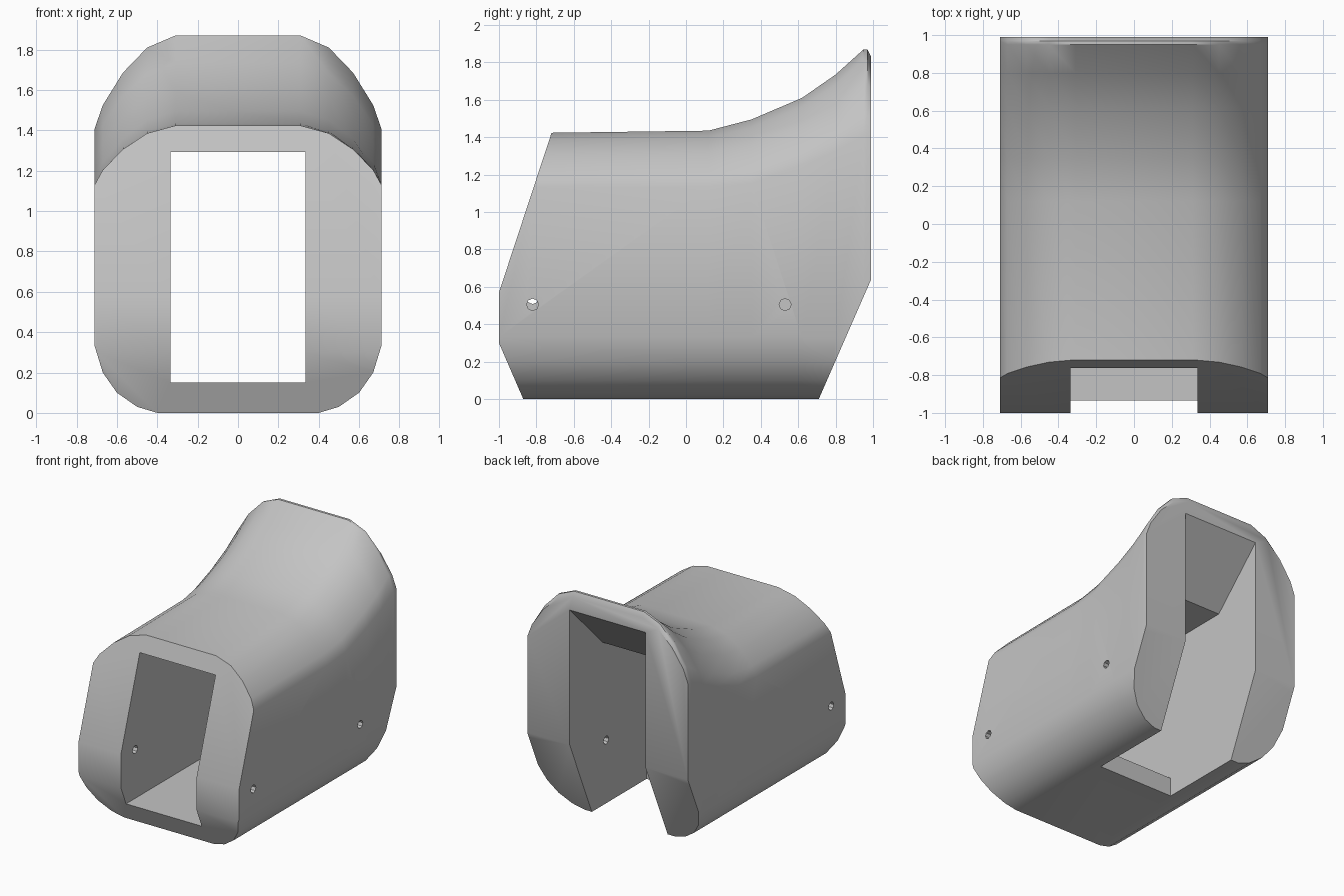
import bpy, bmesh, math
from mathutils import Vector

default = bpy.data.objects.get("Cube")
if default:
    bpy.data.objects.remove(default, do_unlink=True)

grey = bpy.data.materials.new("light_grey")
grey.use_nodes = True
colour = (0.55, 0.55, 0.55, 1)
grey.diffuse_color = colour
grey.node_tree.nodes["Principled BSDF"].inputs["Base Color"].default_value = colour


def make_object(name, bm):
    bmesh.ops.recalc_face_normals(bm, faces=bm.faces)
    mesh = bpy.data.meshes.new(name)
    bm.to_mesh(mesh)
    bm.free()
    mesh.materials.append(grey)
    obj = bpy.data.objects.new(name, mesh)
    bpy.context.collection.objects.link(obj)
    return obj


# Rounded cross-section: fixed lower corners, upper corners that follow the roof
LOWER = [(0.40, 0), (0.50, 0.03), (0.60, 0.10), (0.67, 0.20), (0.71, 0.33)]
UPPER = [(0.71, 1), (0.67, 0.75), (0.57, 0.40), (0.45, 0.13), (0.31, 0)]


def section(y, top, drop):
    half = LOWER + [(x, top - f * drop) for x, f in UPPER]
    loop = half + [(-x, z) for x, z in reversed(half)]
    return [Vector((x, y, z)) for x, z in loop]


def cut(bm, y, z, ny, nz):
    """Slice off everything on the normal's side and cap the cut."""
    geom = bm.verts[:] + bm.edges[:] + bm.faces[:]
    bmesh.ops.bisect_plane(bm, geom=geom, plane_co=(0, y, z),
                           plane_no=(0, ny, nz), clear_outer=True)
    rim = [e for e in bm.edges if e.is_boundary]
    bmesh.ops.edgeloop_fill(bm, edges=rim)


# Outer body: roof sweeps up towards the back (y, roof height, corner drop)
STATIONS = [(-1, 1.42, 0.29), (0.12, 1.435, 0.30), (0.35, 1.495, 0.34),
            (0.62, 1.61, 0.36), (0.80, 1.735, 0.41), (0.95, 1.87, 0.46),
            (0.97, 1.87, 0.46), (0.99, 1.83, 0.42)]
bm = bmesh.new()
rings = [[bm.verts.new(p) for p in section(*s)] for s in STATIONS]
for a, b in zip(rings, rings[1:]):
    for i in range(len(a)):
        j = (i + 1) % len(a)
        bm.faces.new((a[i], a[j], b[j], b[i]))
bm.faces.new(rings[0])
bm.faces.new(rings[-1])
bmesh.ops.recalc_face_normals(bm, faces=bm.faces)
cut(bm, -1, 0.57, -0.85, 0.28)     # raked front
cut(bm, -1, 0.30, -0.30, -0.13)    # front chin
cut(bm, 0.99, 0.64, 0.64, -0.28)   # undercut back
housing = make_object("housing", bm)


def subtract(cutter):
    cutter.hide_render = True
    cutter.hide_set(True)
    mod = housing.modifiers.new(cutter.name, 'BOOLEAN')
    mod.object = cutter
    mod.operation = 'DIFFERENCE'
    mod.solver = 'EXACT'


# Central slot: through from the front, open below and flared at the back
SLOT = [(-1.2, 0.15), (0.02, 0.15), (0.02, -0.2), (1.2, -0.2),
        (1.2, 1.93), (0.57, 1.30), (-1.2, 1.29)]
bm = bmesh.new()
sides = [[bm.verts.new((x, y, z)) for y, z in SLOT] for x in (-0.335, 0.335)]
for side in sides:
    bm.faces.new(side)
for i in range(len(SLOT)):
    j = (i + 1) % len(SLOT)
    bm.faces.new((sides[0][i], sides[0][j], sides[1][j], sides[1][i]))
subtract(make_object("slot_cutter", bm))

# Pin holes through each wall
bm = bmesh.new()
for x, y, z in ((0.55, -0.82, 0.505), (-0.55, -0.82, 0.54),
                (0.55, 0.53, 0.505), (-0.55, 0.53, 0.505)):
    made = bmesh.ops.create_cone(bm, cap_ends=True, segments=8, radius1=0.032,
                                 radius2=0.032, depth=0.6)["verts"]
    for v in made:
        v.co = Vector((v.co.z + x, v.co.x + y, v.co.y + z))
subtract(make_object("pin_hole_cutter", bm))

# Apply the cuts, then smooth the rounded corners
bpy.ops.object.select_all(action='DESELECT')
housing.select_set(True)
bpy.context.view_layer.objects.active = housing
for mod in list(housing.modifiers):
    bpy.ops.object.modifier_apply(modifier=mod.name)
for name in ("slot_cutter", "pin_hole_cutter"):
    bpy.data.objects.remove(bpy.data.objects[name], do_unlink=True)
bpy.ops.object.shade_smooth_by_angle(angle=math.radians(32))
